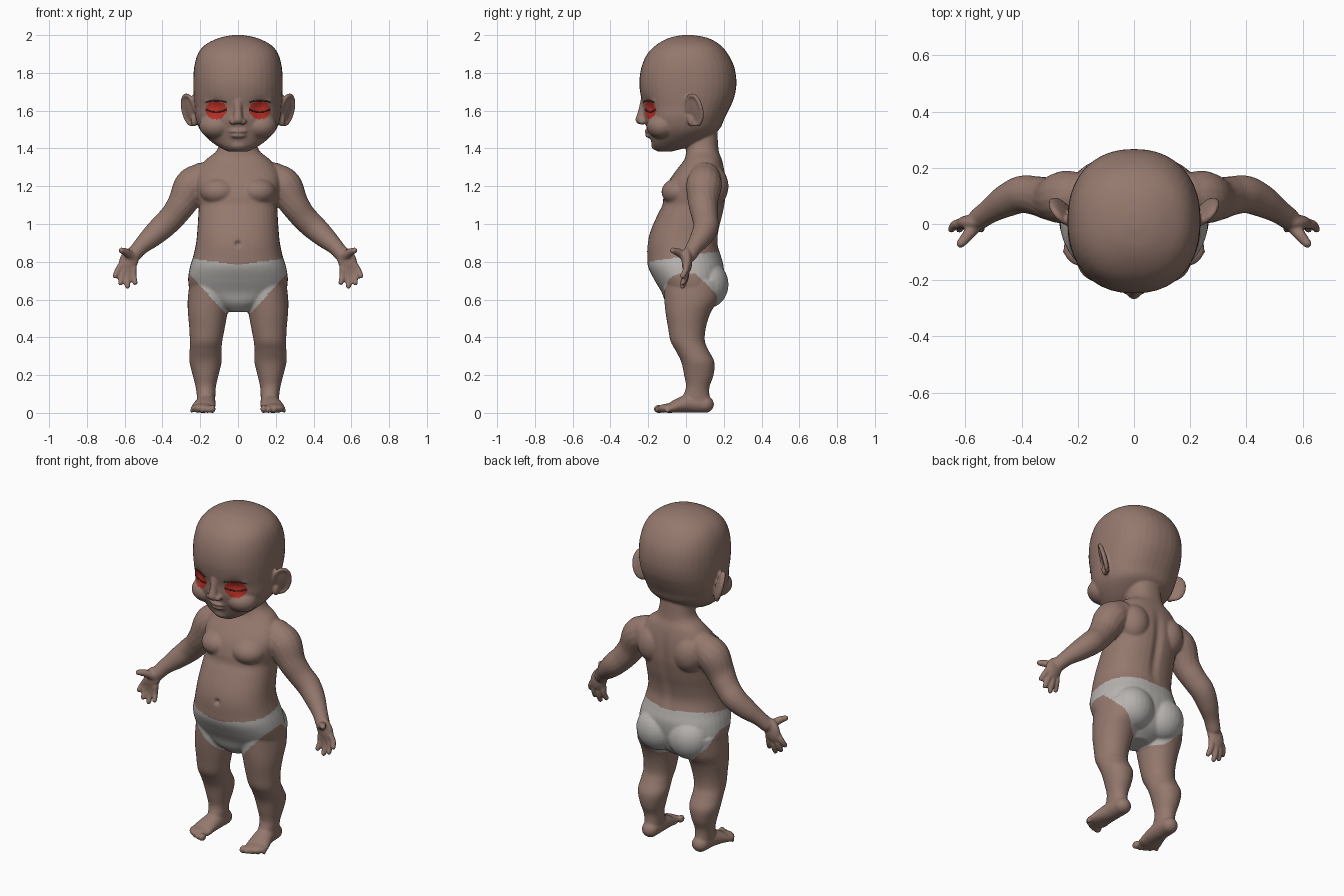
import bpy, bmesh, math
from mathutils import Vector, Matrix, Euler
from mathutils.bvhtree import BVHTree

if "Cube" in bpy.data.objects:
    bpy.data.objects.remove(bpy.data.objects["Cube"], do_unlink=True)


def material(name, rgb):
    m = bpy.data.materials.new(name)
    m.use_nodes = True
    m.diffuse_color = (*rgb, 1)
    m.node_tree.nodes["Principled BSDF"].inputs["Base Color"].default_value = (*rgb, 1)
    return m


skin = material("skin", (0.30, 0.19, 0.155))
cloth = material("white cloth", (0.47, 0.45, 0.43))
red = material("eye red", (0.48, 0.03, 0.02))
dark = material("lash brown", (0.08, 0.03, 0.025))


def spline(rows, n=5):
    """Smooth curve through rows of numbers."""
    pts = [rows[0], *rows, rows[-1]]
    out = []
    for a, b, c, d in zip(pts, pts[1:], pts[2:], pts[3:]):
        for i in range(n):
            t = i / n
            out.append([0.5 * (2*q + (r-p)*t + (2*p-5*q+4*r-s)*t*t + (3*q-p-3*r+s)*t**3)
                        for p, q, r, s in zip(a, b, c, d)])
    return out + [list(rows[-1])]


def bridge(bm, rings):
    loops = [[bm.verts.new(p) for p in ring] for ring in rings]
    n = len(loops[0])
    for a, b in zip(loops, loops[1:]):
        for i in range(n):
            bm.faces.new((a[i], a[(i+1) % n], b[(i+1) % n], b[i]))
    bm.faces.new(loops[0])
    bm.faces.new(loops[-1])


def loft(bm, rows, power=2.2, n=40):
    """Stack of rounded sections: height, left edge, right edge, front, back."""
    rings = []
    for z, x0, x1, f, b in spline(rows):
        ring = []
        for i in range(n):
            a = math.tau * i / n
            c, s = math.cos(a), math.sin(a)
            cx = math.copysign(abs(c) ** (2 / power), c)
            sy = math.copysign(abs(s) ** (2 / power), s)
            ring.append(((x0+x1)/2 + (x1-x0)/2*cx, (f+b)/2 + (b-f)/2*sy, z))
        rings.append(ring)
    bridge(bm, rings)


def ball(bm, pos, size, rot=(0, 0, 0)):
    m = Matrix.Translation(pos) @ Euler(rot).to_matrix().to_4x4() @ Matrix.Diagonal((*size, 1))
    bmesh.ops.create_uvsphere(bm, u_segments=24, v_segments=16, radius=1, matrix=m)
    return m


def tube(bm, rows, n=16):
    """Round-ended limb: x, y, z, radius and optional vertical radius."""
    rows = [r if len(r) == 5 else (*r, r[3]) for r in rows]
    path = spline(rows)
    pos = [Vector(r[:3]) for r in path]
    whole = (pos[-1] - pos[0]).normalized()
    ref = Vector((0, 1, 0)) if abs(whole.z) > 0.8 else Vector((0, 0, 1))
    rings = []
    for i, r in enumerate(path):
        t = (pos[min(i+1, len(pos)-1)] - pos[max(i-1, 0)]).normalized()
        side = t.cross(ref).normalized()
        up = side.cross(t)
        rings.append([pos[i] + side*math.cos(math.tau*k/n)*r[3] + up*math.sin(math.tau*k/n)*r[4]
                      for k in range(n)])
    bridge(bm, rings)
    for r in (rows[0], rows[-1]):
        ball(bm, r[:3], (r[3], r[3], r[4]))


def mirror(bm):
    geo = bmesh.ops.duplicate(bm, geom=bm.verts[:] + bm.edges[:] + bm.faces[:])["geom"]
    for v in geo:
        if isinstance(v, bmesh.types.BMVert):
            v.co.x = -v.co.x


def make_object(name, bm, mats):
    bmesh.ops.recalc_face_normals(bm, faces=bm.faces)
    me = bpy.data.meshes.new(name)
    bm.to_mesh(me)
    bm.free()
    for m in mats:
        me.materials.append(m)
    me.shade_smooth()
    ob = bpy.data.objects.new(name, me)
    bpy.context.scene.collection.objects.link(ob)
    return ob


bm = bmesh.new()

# Leg, foot and toes
loft(bm, [(.70, .04, .255, -.12, .19), (.6, .04, .266, -.115, .17), (.53, .055, .265, -.108, .13),
          (.45, .07, .258, -.095, .105), (.38, .083, .255, -.082, .1), (.33, .088, .256, -.055, .12),
          (.27, .087, .257, -.025, .15), (.2, .103, .24, -.01, .146), (.14, .117, .225, 0, .125),
          (.09, .12, .218, -.015, .125), (.04, .122, .215, -.03, .14)], 2.1)
tube(bm, [(.167, .1, .045, .048, .045), (.17, .02, .05, .053, .05),
          (.18, -.05, .036, .062, .036), (.186, -.085, .025, .066, .025)])
for i in range(5):
    r = .022 - .0025 * i
    ball(bm, (.136 + .027*i, -.145 + .003*i*i, r*.95), (r*.8, r*1.15, r))

# Buttock and chest
ball(bm, (.105, .115, .68), (.125, .11, .125))
ball(bm, (.1, -.035, 1.17), (.1, .095, .075))
ball(bm, (.12, .14, 1.2), (.09, .085, .11))

# Arm, hand and fingers
tube(bm, [(.19, .1, 1.24, .085), (.245, .095, 1.2, .095), (.295, .09, 1.11, .079),
          (.345, .1, 1.04, .07), (.40, .105, .985, .067), (.46, .08, .93, .058),
          (.515, .045, .88, .044), (.55, .02, .84, .04)])
ball(bm, (.578, .005, .805), (.05, .028, .075), (0, -.4, 0))
for x0, z0, x1, z1 in ((.615, .785, .65, .725), (.6, .765, .622, .688),
                       (.578, .755, .585, .67), (.553, .765, .545, .69)):
    tube(bm, [(x0, 0, z0, .018), ((x0+x1)/2 + .004, -.002, (z0+z1)/2, .0165), (x1, -.018, z1, .014)])
tube(bm, [(.56, 0, .825, .026), (.592, -.04, .85, .021), (.617, -.07, .86, .016)])

# Ear with a raised rim
m = ball(bm, (.253, .048, 1.605), (.014, .055, .088), (0, .25, -.7))
tube(bm, [(*(m @ Vector((.5, .9*math.cos(a), .92*math.sin(a)))), .011)
          for a in [math.radians(d) for d in range(-100, 181, 35)]])
ball(bm, (.232, .03, 1.55), (.018, .022, .035))

# Cheek, nostril, brow and eyelid
ball(bm, (.115, -.125, 1.52), (.09, .085, .07))
ball(bm, (.026, -.232, 1.542), (.02, .02, .017))
tube(bm, [(.06, -.212, 1.652, .009), (.115, -.2, 1.664, .011), (.17, -.165, 1.652, .009)])
mirror(bm)

# Torso, neck, pelvis
torso = [(1.5, .09, 0, .165), (1.42, .1, 0, .17), (1.38, .12, 0, .175), (1.34, .17, -.01, .19),
         (1.28, .215, -.055, .205), (1.22, .228, -.095, .212), (1.15, .218, -.118, .212),
         (1.1, .208, -.125, .205), (1.05, .21, -.15, .195), (.97, .215, -.185, .175),
         (.9, .222, -.203, .168), (.83, .237, -.205, .185), (.77, .255, -.2, .2),
         (.7, .264, -.165, .195), (.64, .245, -.13, .18), (.58, .15, -.105, .15),
         (.535, .06, -.06, .09)]
loft(bm, [(z, -w, w, f, b) for z, w, f, b in torso], 2.3)

# Head
head = [(2.0, .03, -.02, .04), (1.985, .1, -.09, .115), (1.95, .172, -.155, .178),
        (1.9, .213, -.205, .222), (1.83, .232, -.236, .256), (1.75, .237, -.247, .267),
        (1.68, .235, -.24, .258), (1.62, .23, -.226, .235), (1.56, .224, -.22, .205),
        (1.5, .202, -.205, .175), (1.45, .158, -.188, .1), (1.41, .105, -.175, .02),
        (1.383, .05, -.15, -.08)]
loft(bm, [(z, -w, w, f, b) for z, w, f, b in head], 2.25)

# Nose, lips and chin
tube(bm, [(0, -.222, 1.65, .02), (0, -.232, 1.6, .021), (0, -.242, 1.553, .026)])
ball(bm, (0, -.196, 1.491), (.05, .024, .013))
ball(bm, (0, -.19, 1.468), (.042, .026, .013))
ball(bm, (0, -.15, 1.42), (.055, .035, .032))

# Fuse everything into one soft surface
body = make_object("body", bm, [])
fuse = body.modifiers.new("fuse", "REMESH")
fuse.mode = "VOXEL"
fuse.voxel_size = .007
soft = body.modifiers.new("soften", "SMOOTH")
soft.factor = .5
soft.iterations = 4
fused = bpy.data.meshes.new_from_object(body.evaluated_get(bpy.context.evaluated_depsgraph_get()))
body.modifiers.clear()
body.data = fused

# Sculpted dents: eye sockets, navel and spine groove
dents = [((.115, -.2, 1.62), .045, .018), ((-.115, -.2, 1.62), .045, .018),
         ((0, -.205, .895), .014, .018)]
for v in fused.vertices:
    co = v.co
    for c, r, depth in dents:
        co.y += depth * math.exp(-(co - Vector(c)).length_squared / r**2)
    if co.y > .08 and .84 < co.z < 1.32:
        co.y -= .014 * math.exp(-(co.x/.025)**2) * math.sin((co.z - .84) / .48 * math.pi)
    co.z = max(co.z, 0)

# Colour the briefs and the eyes by position
fused.materials.clear()
for m in (skin, cloth, red):
    fused.materials.append(m)
for p in fused.polygons:
    x, y, z = abs(p.center.x), p.center.y, p.center.z
    inset = .07 if y < .05 else .07 + min(.05, (y - .05) * .6)
    hem = .53 + 1.1 * max(0, x - inset)
    waist = .83 + .15 * y - .015 * math.exp(-(x/.08)**2)
    eye = ((x - .116) / .056)**2 + ((z - 1.604) / .05)**2
    p.material_index = 0
    if x < .3 and hem < z < waist:
        p.material_index = 1
    elif y < -.1 and eye < 1 and z < 1.645:
        p.material_index = 2
fused.shade_smooth()

# Lashes laid on the surface of the eyes
tree = BVHTree.FromPolygons([v.co for v in fused.vertices], [p.vertices[:] for p in fused.polygons])
bm = bmesh.new()
for height, sag in ((1.645, -.008), (1.605, .012)):
    row = []
    for i in range(7):
        u = i / 3 - 1
        x, z = .116 + .052*u, height - sag*(1 - u*u)
        hit = tree.ray_cast(Vector((x, -1, z)), Vector((0, 1, 0)))[0]
        row.append((x, hit.y - .001, z, .0035))
    tube(bm, row, 8)
mirror(bm)
make_object("eyelashes", bm, [dark])
